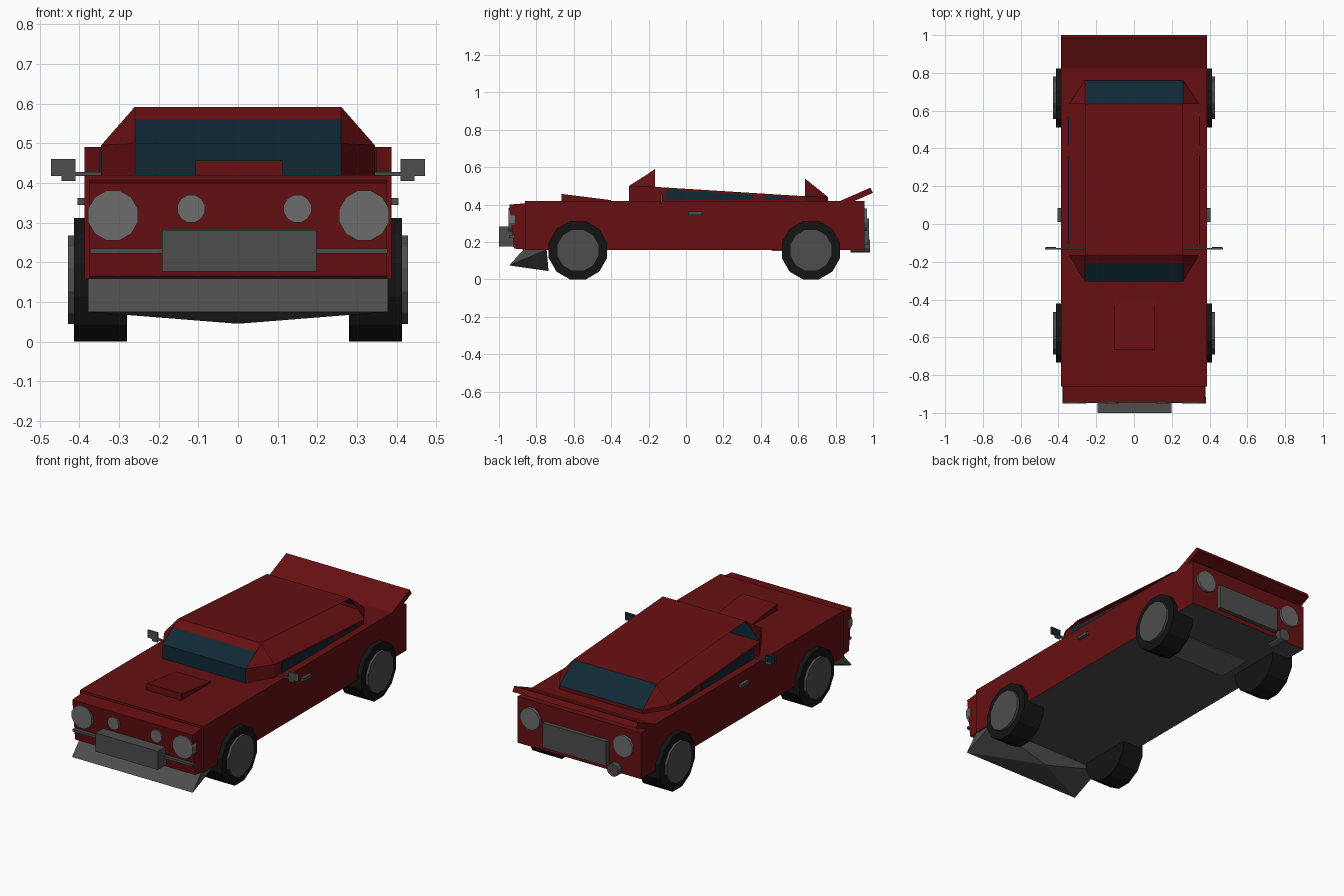
import bpy, bmesh, math
from mathutils import Matrix

if "Cube" in bpy.data.objects:
    bpy.data.objects.remove(bpy.data.objects["Cube"])


def material(name, rgb):
    m = bpy.data.materials.new(name)
    m.diffuse_color = (*rgb, 1)
    m.use_nodes = True
    m.node_tree.nodes["Principled BSDF"].inputs["Base Color"].default_value = m.diffuse_color
    return m


RED = material("dark_red_paint", (0.135, 0.005, 0.006))
GREY = material("trim_grey", (0.075, 0.075, 0.075))
LAMP = material("lamp_grey", (0.15, 0.15, 0.15))
BLACK = material("tyre_black", (0.007, 0.007, 0.007))
GLASS = material("blue_glass", (0.005, 0.022, 0.036))


def finish(name, bm, *mats):
    bmesh.ops.recalc_face_normals(bm, faces=bm.faces)
    me = bpy.data.meshes.new(name)
    bm.to_mesh(me)
    bm.free()
    for m in mats:
        me.materials.append(m)
    ob = bpy.data.objects.new(name, me)
    bpy.context.collection.objects.link(ob)
    return ob


def prism(name, profile, x0, x1, mat):
    """Extrude a (y, z) profile from x0 to x1."""
    bm = bmesh.new()
    a = [bm.verts.new((x0, y, z)) for y, z in profile]
    b = [bm.verts.new((x1, y, z)) for y, z in profile]
    bm.faces.new(a)
    bm.faces.new(b[::-1])
    n = len(profile)
    for i in range(n):
        j = (i + 1) % n
        bm.faces.new((a[i], b[i], b[j], a[j]))
    return finish(name, bm, mat)


def box(name, x, y, z, mat):
    return prism(name, [(y[0], z[0]), (y[1], z[0]), (y[1], z[1]), (y[0], z[1])], x[0], x[1], mat)


def disc(name, centre, r, depth, axis, mat, sides=12):
    """Cylinder along x or y, with flats at top and bottom."""
    bm = bmesh.new()
    bmesh.ops.create_cone(bm, cap_ends=True, segments=sides, radius1=r, radius2=r, depth=depth)
    bm.transform(Matrix.Rotation(math.pi / sides, 4, 'Z'))
    turn = Matrix.Rotation(math.pi / 2, 4, 'Y' if axis == 'x' else 'X')
    bm.transform(Matrix.Translation(centre) @ turn)
    return finish(name, bm, mat)


def paint_underside(ob):
    ob.data.materials.append(GREY)
    for p in ob.data.polygons:
        if p.normal.z < -0.9:
            p.material_index = 1


# Body and slanted nose
paint_underside(box("body", (-0.387, 0.387), (-0.86, 0.955), (0.158, 0.42), RED))
paint_underside(prism("nose", [(-0.86, 0.16), (-0.92, 0.165), (-0.945, 0.40), (-0.86, 0.407)],
                      -0.376, 0.376, RED))

# Cabin shell: thin sheets, open between the roof edge and the side windows
half = dict(a=(.26, -.305, .42), b=(.26, -.305, .5), c=(.26, -.21, .56), d=(.26, -.165, .592),
            e=(.345, -.165, .42), f=(.345, -.165, .495), g=(.26, .635, .54), h=(.26, .76, .44),
            i=(.26, .76, .42), j=(.345, .635, .445), k=(.345, .635, .42))
bm = bmesh.new()
R = {n: bm.verts.new(p) for n, p in half.items()}
L = {n: bm.verts.new((-p[0], p[1], p[2])) for n, p in half.items()}
for s, t in ("ab", "bc", "cd", "dg", "gh", "hi"):
    f = bm.faces.new((L[s], R[s], R[t], L[t]))
    f.material_index = 1 if s + t in ("ab", "bc", "gh") else 0
for loop in ("aefb", "bfdc", "ekjf", "gjh", "jkih"):
    bm.faces.new([R[n] for n in loop])
    bm.faces.new([L[n] for n in reversed(loop)])
finish("cabin", bm, RED, GLASS)

# Side windows, mirrors, door handles
for s, side in ((1, "right"), (-1, "left")):
    def mx(a, b):
        return (a, b) if s > 0 else (-b, -a)

    def top(y):
        return 0.485 - 0.0625 * (y + 0.165)
    for n, y0, y1 in (("front", -0.105, 0.36), ("rear", 0.42, 0.57)):
        prism(f"{n}_window_{side}", [(y0, 0.424), (y1, 0.424), (y1, top(y1)), (y0, top(y0))],
              *mx(0.343, 0.349), GLASS)
    box(f"mirror_{side}", mx(0.41, 0.472), (-0.135, -0.127), (0.417, 0.46), GREY)
    box(f"mirror_foot_{side}", mx(0.41, 0.445), (-0.135, -0.127), (0.405, 0.417), GREY)
    box(f"mirror_glass_{side}", mx(0.413, 0.469), (-0.127, -0.123), (0.42, 0.457), GLASS)
    box(f"mirror_arm_{side}", mx(0.26, 0.41), (-0.135, -0.127), (0.418, 0.428), GREY)
    box(f"door_handle_{side}", mx(0.38, 0.405), (0.01, 0.085), (0.345, 0.362), GREY)

    # Wheels
    for n, y in (("front", -0.578), ("rear", 0.668)):
        disc(f"{n}_tyre_{side}", (s * 0.347, y, 0.156), 0.1615, 0.134, 'x', BLACK)
        disc(f"{n}_hub_{side}", (s * 0.40, y, 0.156), 0.116, 0.056, 'x', GREY)

# Hood scoop and rear wing
prism("hood_scoop", [(-0.665, 0.418), (-0.665, 0.457), (-0.40, 0.424), (-0.40, 0.418)],
      -0.107, 0.112, RED)
prism("rear_wing", [(0.82, 0.418), (0.985, 0.49), (1.0, 0.463), (0.89, 0.415)],
      -0.387, 0.387, RED)

# Chin spoiler: front lip tapering back to a central point
bm = bmesh.new()
for x in (-0.378, 0.378):
    bm.verts.new((x, -0.87, 0.159))
    bm.verts.new((x, -0.945, 0.075))
    bm.verts.new((x, -0.745, 0.159))
bm.verts.new((0, -0.735, 0.045))
bmesh.ops.convex_hull(bm, input=bm.verts)
finish("chin_spoiler", bm, GREY)

# Front bumper block, trim strip and lamps
box("front_bumper", (-0.192, 0.198), (-1.0, -0.92), (0.177, 0.282), GREY)
box("front_strip", (-0.373, 0.377), (-0.947, -0.92), (0.222, 0.235), GREY)
for n, x, z, r in (("headlight_left", -0.315, 0.318, 0.065), ("headlight_right", 0.318, 0.318, 0.065),
                   ("small_lamp_left", -0.118, 0.335, 0.036), ("small_lamp_right", 0.15, 0.335, 0.036)):
    disc(n, (x, -0.932, z), r, 0.034, 'y', LAMP)

# Tail lamps, rear panel, exhaust and underside tank
for n, x in (("tail_lamp_left", -0.28), ("tail_lamp_right", 0.30)):
    disc(n, (x, 0.958, 0.32), 0.062, 0.022, 'y', LAMP)
box("rear_panel", (-0.185, 0.215), (0.95, 0.978), (0.185, 0.325), GREY)
disc("exhaust_pipe", (-0.23, 0.932, 0.178), 0.036, 0.106, 'y', GREY)
box("under_tank", (-0.23, 0.23), (0.46, 0.66), (0.152, 0.16), LAMP)
